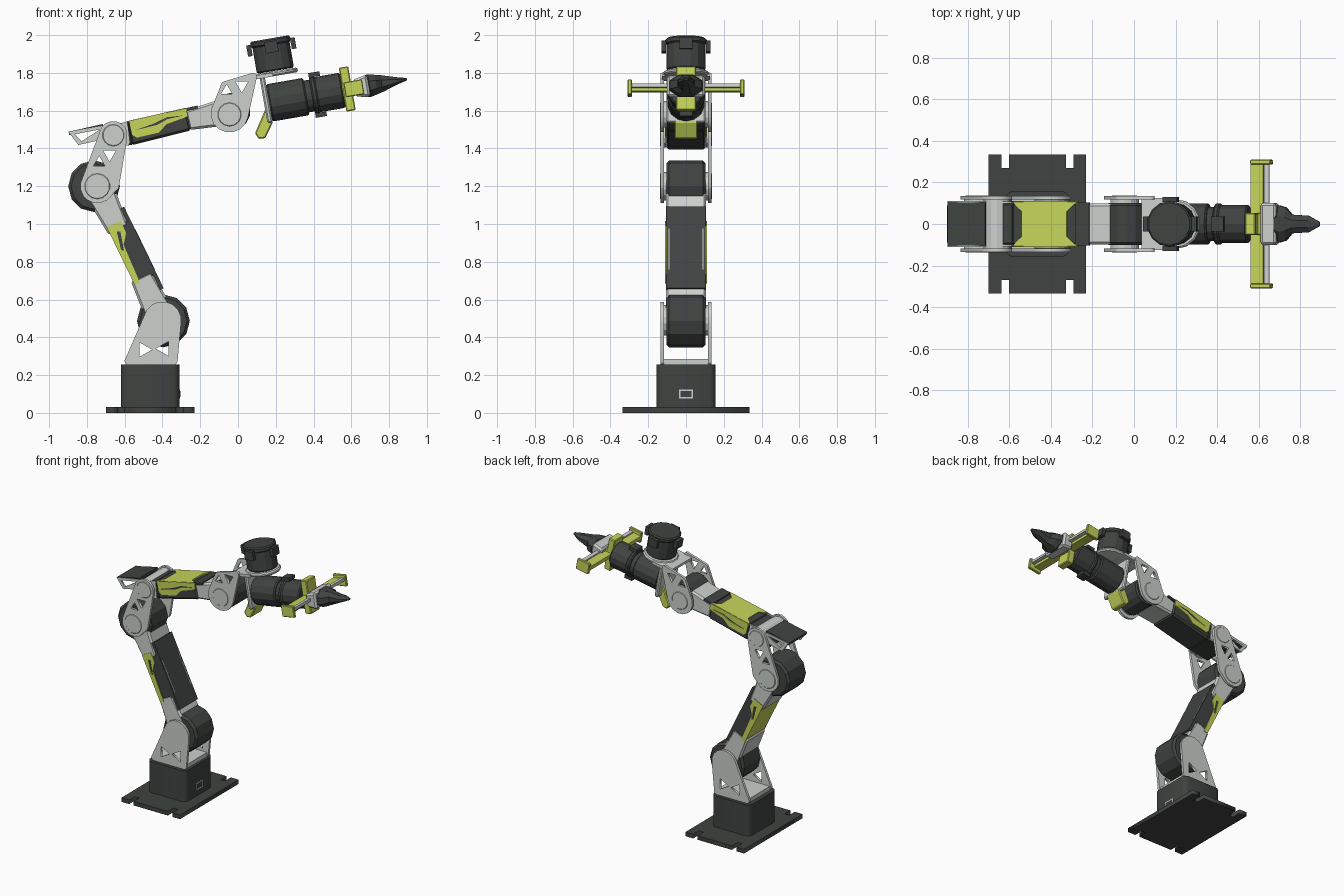
import bpy, bmesh, math
from mathutils import Vector, Matrix
from mathutils.geometry import convex_hull_2d

if "Cube" in bpy.data.objects:
    bpy.data.objects.remove(bpy.data.objects["Cube"])


def material(name, red, green, blue):
    made = bpy.data.materials.new(name)
    made.use_nodes = True
    made.diffuse_color = (red, green, blue, 1)
    made.node_tree.nodes["Principled BSDF"].inputs["Base Color"].default_value = made.diffuse_color
    return made


DARK = material("dark grey", .05, .057, .052)
LIGHT = material("light grey", .6, .64, .61)
LIME = material("lime yellow", .56, .66, .1)

X, Y, Z = Vector((1, 0, 0)), Vector((0, 1, 0)), Vector((0, 0, 1))
UPRIGHT = Matrix.Rotation(math.pi / 2, 4, 'X')
WORLD = Matrix.Identity(4)
BODY, SKIN, CHEEK = .104, .107, .126    # half widths of cores, thin skins and side plates
SIDES = (("left", 1), ("right", -1))


def segment(start, end):
    """Frame whose x axis runs along an arm segment."""
    angle = math.atan2(end[1] - start[1], end[0] - start[0])
    return Matrix.Translation((start[0], 0, start[1])) @ Matrix.Rotation(-angle, 4, 'Y')


def shift(offset):
    return Matrix.Translation(offset)


SHOULDER, ELBOW = (-.4, .49), (-.745, 1.2)
LOWER = segment(SHOULDER, ELBOW)
FOREARM = segment((-.66, 1.46), (-.04, 1.6))
WRIST = segment((.16, 1.64), (.68, 1.73))


def finish(name, bm, mat, frame, bevel):
    bmesh.ops.recalc_face_normals(bm, faces=bm.faces)
    mesh = bpy.data.meshes.new(name)
    bm.to_mesh(mesh)
    bm.free()
    mesh.materials.append(mat)
    ob = bpy.data.objects.new(name, mesh)
    bpy.context.collection.objects.link(ob)
    ob.matrix_world = frame
    if bevel:
        mod = ob.modifiers.new("chamfer", 'BEVEL')
        mod.width, mod.segments, mod.angle_limit = bevel, 1, math.radians(40)


def loft(name, mat, frame, rings, bevel=0):
    """Join equal rings of points and cap both ends."""
    bm = bmesh.new()
    loops = [[bm.verts.new(p) for p in ring] for ring in rings]
    count = len(loops[0])
    for a, b in zip(loops, loops[1:]):
        for i in range(count):
            j = (i + 1) % count
            bm.faces.new((a[i], a[j], b[j], b[i]))
    bm.faces.new(loops[0])
    bm.faces.new(loops[-1])
    finish(name, bm, mat, frame, bevel)


def prism(name, mat, frame, points, width=BODY, bevel=0):
    loft(name, mat, frame, [[(u, y, v) for u, v in points] for y in (-width, width)], bevel)


def slab(name, mat, frame, u, v, width=BODY, bevel=0):
    prism(name, mat, frame, [(u[0], v[0]), (u[1], v[0]), (u[1], v[1]), (u[0], v[1])], width, bevel)


def beam(name, mat, frame, u, half, width=BODY):
    """Bar whose half height changes from one end to the other."""
    (a, b), (p, q) = u, half
    prism(name, mat, frame, [(a, -p), (b, -q), (b, q), (a, p)], width, .012)


def drum(name, mat, frame, centre, axis, radius, depth, bevel=.008, sides=14):
    bm = bmesh.new()
    bmesh.ops.create_cone(bm, cap_ends=True, segments=sides, radius1=radius, radius2=radius, depth=depth)
    turn = axis.to_track_quat('Z', 'Y').to_matrix().to_4x4()
    finish(name, bm, mat, frame @ shift(centre) @ turn, bevel)


def pin(name, mat, at, radius, width, bevel=.01):
    """Drum lying across the arm."""
    drum(name, mat, WORLD, (at[0], 0, at[1]), Y, radius, 2 * width, bevel)


def ngon(x, z, radius, sides, turn=0.0):
    steps = [turn + math.tau * i / sides for i in range(sides)]
    return [(x + radius * math.cos(a), z + radius * math.sin(a)) for a in steps]


def wrap(*circles):
    """Outline stretched around some circles."""
    points = [p for x, z, radius in circles for p in ngon(x, z, radius, 16, math.pi / 16)]
    return [points[i] for i in convex_hull_2d(points)]


def plate(name, mat, frame, outline, thick, holes=()):
    """Flat sheet with cut-outs, from a filled curve."""
    curve = bpy.data.curves.new(name, 'CURVE')
    curve.dimensions, curve.fill_mode, curve.extrude = '2D', 'BOTH', thick / 2
    for points in [outline, *holes]:
        spline = curve.splines.new('POLY')
        spline.points.add(len(points) - 1)
        for knot, (a, b) in zip(spline.points, points):
            knot.co = (a, b, 0, 1)
        spline.use_cyclic_u = True
    curve.materials.append(mat)
    ob = bpy.data.objects.new(name, curve)
    bpy.context.collection.objects.link(ob)
    ob.matrix_world = frame
    bpy.ops.object.select_all(action='DESELECT')
    ob.select_set(True)
    bpy.context.view_layer.objects.active = ob
    bpy.ops.object.convert(target='MESH')


def pair(name, mat, frame, outline, holes=(), y=CHEEK, thick=.018):
    for side, s in SIDES:
        plate(f"{name}_{side}", mat, frame @ shift(s * y * Y) @ UPRIGHT, outline, thick, holes)


# Base plate with four open slots
edge, slot, notch = .335, .27, .018
rim = [(-.7, edge)]
for x in (-.62, -.31):
    rim += [(x - notch, edge), (x - notch, slot), (x + notch, slot), (x + notch, edge)]
rim.append((-.23, edge))
plate("base_plate", DARK, shift(.015 * Z), rim + [(x, -y) for x, y in reversed(rim)], .03)

# Base housing and its port
corners = [(-.465 + a * .115, b * .118, .04) for a in (-1, 1) for b in (-1, 1)]
plate("base_housing", DARK, shift(.14 * Z), wrap(*corners), .23)
slab("port_frame", LIGHT, WORLD, (-.312, -.306), (.075, .125), .038)
slab("port_socket", DARK, WORLD, (-.31, -.304), (.083, .117), .03)

# Shoulder bracket and motor
slab("shoulder_floor", LIGHT, WORLD, (-.59, -.33), (.255, .285), CHEEK)
pair("shoulder_cheek", LIGHT, WORLD, wrap((-.58, .275, .02), (-.34, .275, .02), (*SHOULDER, .1)),
     [ngon(-.5, .335, .045, 3), ngon(-.39, .34, .045, 3, math.pi)])
drum("shoulder_motor", DARK, WORLD, (-.395, 0, .487), Y, .14, 2 * BODY, .015, 12)
pin("shoulder_pivot", LIGHT, SHOULDER, .08, CHEEK)

# Lower arm: clamps, body, cover and lime panels
beam("lower_arm_foot", LIGHT, LOWER, (0, .26), (.08, .06), SKIN)
beam("lower_arm_head", LIGHT, LOWER, (.53, .77), (.058, .08), SKIN)
slab("lower_arm_body", DARK, LOWER, (.23, .56), (-.07, .045), BODY, .01)
slab("lower_arm_cover", DARK, LOWER, (.15, .63), (-.08, -.06))
slab("lower_arm_back_panel", LIME, LOWER, (.24, .57), (.042, .05), SKIN)
pair("lower_arm_side_panel", LIME, LOWER,
     [(.23, .02), (.24, .05), (.57, .05), (.57, -.03), (.5, -.03), (.45, .01)],
     [[(.42, .022), (.52, -.005), (.53, .012), (.43, .034)]], BODY + .002, .009)
for side, s in SIDES:
    slab(f"cover_groove_{side}", LIGHT, LOWER @ shift(s * .09 * Y), (.26, .5), (-.082, -.078), .003)

# Elbow motor, side links and pivots
drum("elbow_motor", DARK, WORLD, (-.762, 0, 1.2), Y, .137, 2 * BODY, .015, 12)
pair("elbow_link", LIGHT, WORLD, wrap((*ELBOW, .09), (-.66, 1.47, .075), (-.65, 1.2, .02)),
     [ngon(-.68, 1.37, .04, 3, -math.pi / 2), ngon(-.735, 1.325, .035, 3, math.pi / 2)])
pin("elbow_pivot", LIGHT, ELBOW, .075, .138)
pin("forearm_pivot", LIGHT, (-.66, 1.47), .065, .138)

# Rear tail of the forearm
pair("tail_frame", LIGHT, FOREARM, [(-.225, .08), (-.04, .07), (-.04, 0), (-.19, 0)],
     [[(-.195, .06), (-.06, .055), (-.17, .015)]], BODY, .012)
slab("tail_cover", DARK, FOREARM, (-.225, -.04), (.062, .08))

# Forearm: root, body, nose and lime panels
beam("forearm_root", DARK, FOREARM, (-.08, .1), (.05, .062))
pair("forearm_root_skin", LIGHT, FOREARM, [(-.02, -.05), (.075, -.06), (.09, .065), (-.02, .06)],
     (), BODY, .01)
beam("forearm_body", DARK, FOREARM, (.085, .41), (.063, .056))
beam("forearm_nose", LIGHT, FOREARM, (.4, .63), (.052, .075), BODY - .006)
slab("forearm_collar", DARK, FOREARM, (.4, .47), (.05, .065))
reach, waist = .16, .06
flare = [(-reach, SKIN), (-.11, waist), (-.11, -waist), (-reach, -SKIN)]
plate("forearm_top_panel", LIME, FOREARM @ shift((.25, 0, .062)),
      flare + [(-u, y) for u, y in reversed(flare)], .009)
pair("forearm_side_panel", LIME, FOREARM,
     [(.1, .066), (.41, .064), (.41, .02), (.29, .005), (.24, -.03), (.12, -.03), (.1, -.01)],
     [[(.12, .01), (.24, .012), (.3, .03), (.39, .03), (.3, .04), (.22, .022)]], BODY + .002, .009)

# Wrist pitch joint and its roof bracket
pin("wrist_pitch_motor", DARK, (-.035, 1.595), .1, .1)
pin("wrist_pitch_pivot", LIGHT, (-.045, 1.58), .07, .138)
pair("wrist_cheek", LIGHT, WORLD, wrap((-.045, 1.585, .1), (.08, 1.78, .02), (-.07, 1.735, .02)),
     [ngon(.02, 1.735, .04, 3, -math.pi / 2), ngon(-.06, 1.705, .035, 3, math.pi / 2)])
slab("wrist_roof", LIGHT, WRIST, (-.1, .05), (.135, .155), CHEEK)
drum("top_motor_flange", LIGHT, WRIST, (.067, 0, .148), Z, .12, .025)
slab("wrist_front_wall", LIGHT, WRIST, (-.022, .006), (-.105, .145), BODY, .008)

# Motor standing on the roof, with clips around its cap
drum("top_motor", DARK, WRIST, (.067, 0, .245), Z, .102, .165)
drum("top_motor_cap", DARK, WRIST, (.067, 0, .318), Z, .11, .035)
for i in range(4):
    spin = shift((.067, 0, .29)) @ Matrix.Rotation(i * math.pi / 2, 4, 'Z')
    slab(f"top_motor_clip_{i}", DARK, WRIST @ spin, (.105, .13), (-.03, .03), .035)

# Wrist roll barrel
for name, centre, radius, depth in (("rear_barrel", .105, .1, .2), ("neck", .22, .085, .06),
                                    ("ring", .25, .102, .03), ("front_barrel", .32, .094, .16)):
    drum(f"wrist_{name}", DARK, WRIST, centre * X, X, radius, depth)
for name, s in (("upper", 1), ("lower", -1)):
    slab(f"wrist_clip_{name}", DARK, WRIST @ shift((.265, 0, s * .108)), (-.03, .03), (-.012, .012), .035)

# Lime handle below the wrist
prism("handle", LIME, WORLD, [(.09, 1.48), (.15, 1.62), (.175, 1.6), (.183, 1.535), (.145, 1.455), (.11, 1.45)],
      .062, .006)

# Gripper: stepped centre block, cross rail, rods and end pads
slab("gripper_plate", LIME, WRIST, (.4, .45), (-.115, .12), .052, .005)
slab("gripper_block", LIME, WRIST, (.44, .49), (-.035, .035), .052, .005)
for side, s in SIDES:
    half_rail = WRIST @ shift(s * .165 * Y)
    slab(f"gripper_rail_{side}", LIME, half_rail, (.41, .47), (-.015, .015), .125)
    slab(f"gripper_rod_{side}", LIGHT, half_rail, (.475, .5), (0, .02), .125)
    slab(f"gripper_pad_{side}", LIME, WRIST @ shift(s * .298 * Y), (.41, .51), (-.04, .04), .011, .004)
beam("gripper_carriage", LIGHT, WRIST, (.46, .54), (.045, .06), .1)

# Pointed jaw, given as length, half width and half height
jaw = [(.53, .06, .06), (.545, .09, .06), (.58, .08, .052), (.61, .045, .045), (.69, .04, .02), (.745, .01, .006)]
loft("jaw", DARK, WRIST, [[(u, y, z) for y, z in
                           ((a * wide, b * tall) for a, b in ngon(0, 0, 1.08, 8, math.pi / 8))]
                          for u, wide, tall in jaw])
